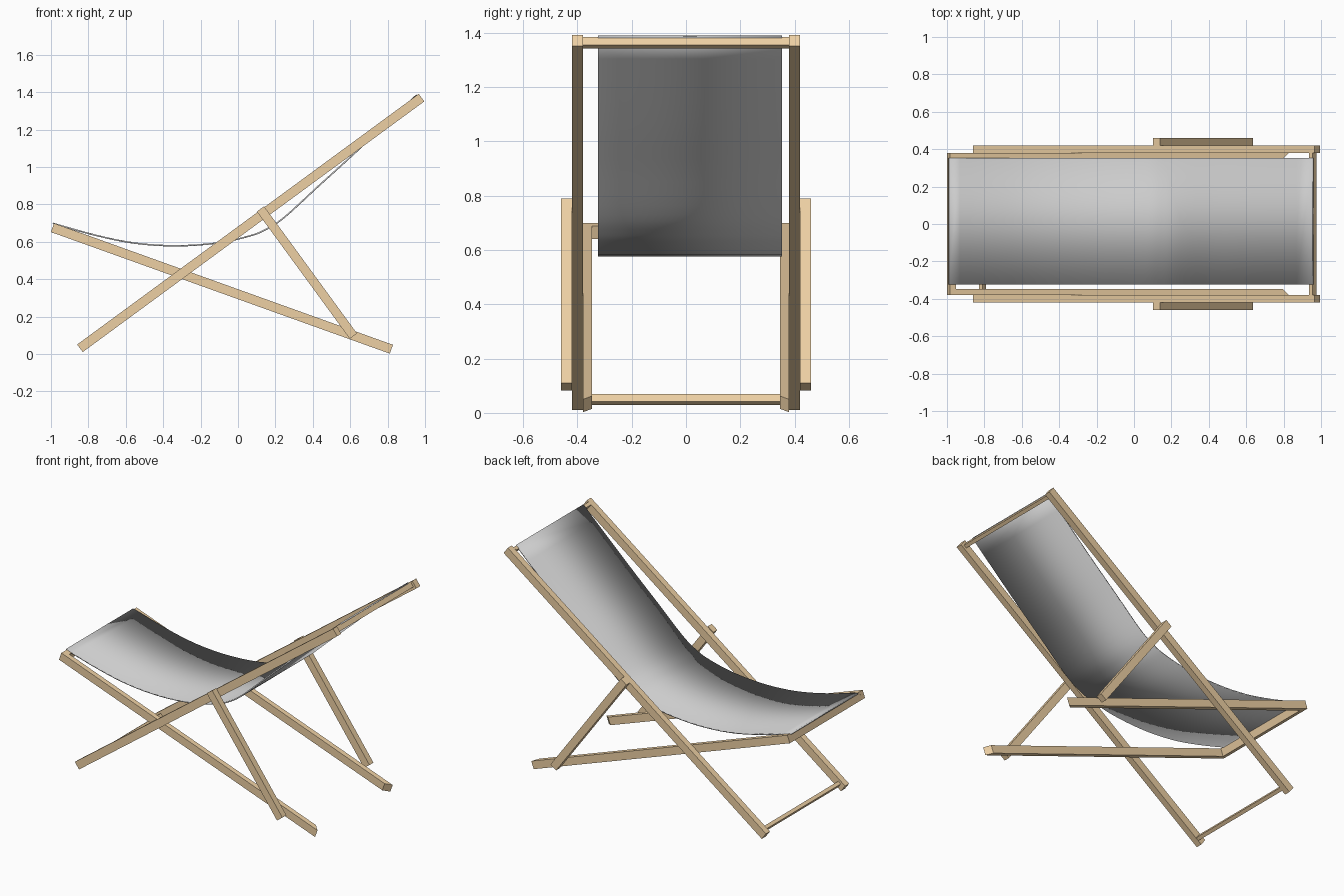
import bpy, bmesh
from mathutils import Vector

if "Cube" in bpy.data.objects:
    bpy.data.objects.remove(bpy.data.objects["Cube"])

wood = bpy.data.materials.new("wood")
wood.diffuse_color = (0.85, 0.63, 0.37, 1)
wood.use_nodes = True
wood.node_tree.nodes["Principled BSDF"].inputs["Base Color"].default_value = wood.diffuse_color


def finish(name, bm, mat=None):
    bmesh.ops.recalc_face_normals(bm, faces=bm.faces)
    me = bpy.data.meshes.new(name)
    bm.to_mesh(me)
    bm.free()
    if mat:
        me.materials.append(mat)
    ob = bpy.data.objects.new(name, me)
    bpy.context.collection.objects.link(ob)
    return ob


def beam(name, a, b, width, y0, y1, mirror=False, mitre=0.0):
    """Wooden bar along a->b in the xz plane, spanning y0..y1; mitre shortens the y0 side at b."""
    a, b = Vector((a[0], 0, a[1])), Vector((b[0], 0, b[1]))
    d = (b - a).normalized()
    n = Vector((-d.z, 0, d.x)) * width / 2
    bm = bmesh.new()
    rings = []
    for y, cut in ((y0, mitre), (y1, 0)):
        off, end = Vector((0, y, 0)), b - d * cut
        rings.append([bm.verts.new(p + off) for p in (a - n, end - n, end + n, a + n)])
    for r in rings:
        bm.faces.new(r)
    for i in range(4):
        j = (i + 1) % 4
        bm.faces.new((rings[0][i], rings[0][j], rings[1][j], rings[1][i]))
    ob = finish(name, bm, wood)
    if mirror:
        m = ob.modifiers.new("mirror", 'MIRROR')
        m.use_axis = (False, True, False)
        m.use_mirror_merge = False
    return ob


# side rails and props, mirrored left and right
beam("back_rail", (-0.845, 0.031), (0.981, 1.371), 0.05, 0.38, 0.42, True)
beam("seat_rail", (-0.992, 0.676), (0.82, 0.026), 0.05, 0.347, 0.38, True, 0.036)
beam("prop_leg", (0.12, 0.776), (0.617, 0.096), 0.048, 0.42, 0.46, True)

# cross bars, aligned with the rails they join
back = Vector((1.826, 1.34)).normalized()
seat = Vector((1.812, -0.65)).normalized()


def cross_bar(name, centre, d, length, width, y):
    c = Vector(centre)
    beam(name, c - d * length / 2, c + d * length / 2, width, -y, y)


cross_bar("top_bar", (0.955, 1.363), back, 0.022, 0.036, 0.38)
cross_bar("foot_bar", (-0.81, 0.049), back, 0.022, 0.034, 0.38)
cross_bar("seat_front_bar", (-0.976, 0.67), seat, 0.034, 0.05, 0.348)

# sagging fabric sling: smooth curve through a few profile points
pts = [Vector(p) for p in (
    (-0.99, 0.699), (-0.76, 0.635), (-0.55, 0.593), (-0.33, 0.579), (-0.11, 0.594),
    (0.06, 0.631), (0.15, 0.667), (0.25, 0.733), (0.43, 0.898), (0.63, 1.08), (0.956, 1.386))]
ext = [2 * pts[0] - pts[1]] + pts + [2 * pts[-1] - pts[-2]]
path = []
for p0, p1, p2, p3 in zip(ext, ext[1:], ext[2:], ext[3:]):
    for k in range(4):
        t = k / 4
        path.append(0.5 * (2 * p1 + (p2 - p0) * t + (2 * p0 - 5 * p1 + 4 * p2 - p3) * t**2
                           + (3 * p1 - p0 - 3 * p2 + p3) * t**3))
path.append(pts[-1])
bm = bmesh.new()
rows = [[bm.verts.new((p.x, y, p.y)) for y in (-0.324, 0.353)] for p in path]
for r, s in zip(rows, rows[1:]):
    bm.faces.new((r[0], s[0], s[1], r[1]))
sling = finish("fabric_sling", bm)
sol = sling.modifiers.new("thickness", 'SOLIDIFY')
sol.thickness = 0.008
sol.offset = 0
bpy.context.view_layer.objects.active = sling
sling.select_set(True)
bpy.ops.object.shade_smooth_by_angle()
